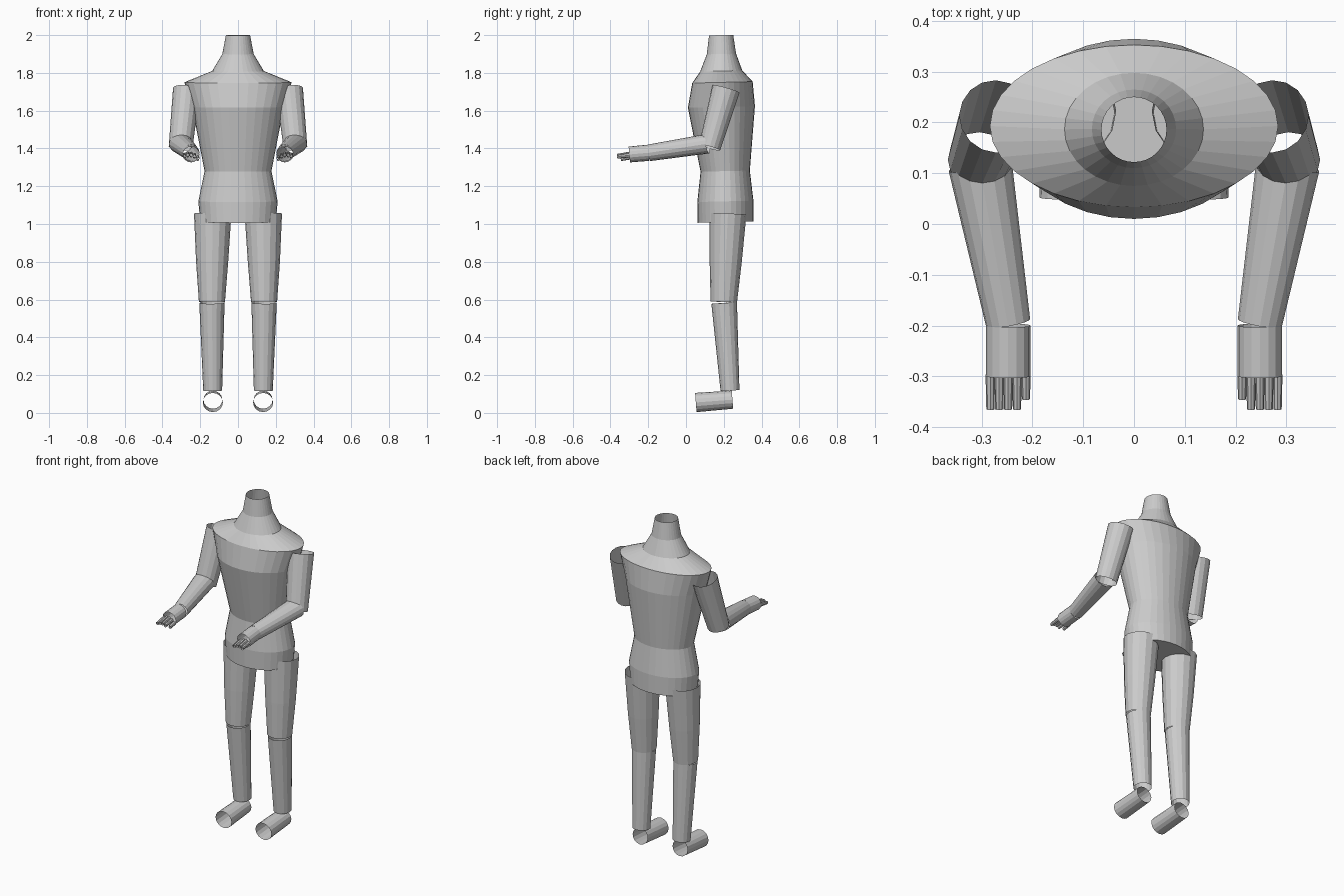
import bpy, bmesh, math
from mathutils import Vector

cube = bpy.data.objects.get("Cube")
if cube:
    bpy.data.objects.remove(cube, do_unlink=True)

# One plain grey for the whole body
grey = bpy.data.materials.new("plain_grey")
grey.use_nodes = True
colour = (0.6, 0.6, 0.6, 1)
grey.diffuse_color = colour
grey.node_tree.nodes["Principled BSDF"].inputs["Base Color"].default_value = colour


def tube(name, rings, sides, cap_start=False):
    """Loft an open tube through rings of (x, y, z, side radius, other radius),
    each ring square to the line from the first centre to the last."""
    bm = bmesh.new()
    axis = (Vector(rings[-1][:3]) - Vector(rings[0][:3])).normalized()
    across = Vector((1, 0, 0))
    across = (across - axis * across.dot(axis)).normalized()
    other = axis.cross(across)
    loops = []
    for *centre, ra, rb in rings:
        loop = []
        for i in range(sides):
            a = math.tau * i / sides
            offset = across * ra * math.cos(a) + other * rb * math.sin(a)
            loop.append(bm.verts.new(Vector(centre) + offset))
        loops.append(loop)
    for low, high in zip(loops, loops[1:]):
        for i in range(sides):
            j = (i + 1) % sides
            bm.faces.new((low[i], low[j], high[j], high[i]))
    if cap_start:
        bm.faces.new(loops[0][::-1])
    mesh = bpy.data.meshes.new(name)
    bm.to_mesh(mesh)
    bm.free()
    mesh.materials.append(grey)
    obj = bpy.data.objects.new(name, mesh)
    bpy.context.scene.collection.objects.link(obj)
    return obj


# Torso and neck: height, half width, front y, back y
torso = [
    (1.01, 0.20, 0.062, 0.357),
    (1.12, 0.21, 0.060, 0.357),
    (1.28, 0.177, 0.077, 0.338),
    (1.62, 0.243, 0.010, 0.365),
    (1.75, 0.284, 0.033, 0.353),
    (1.81, 0.137, 0.075, 0.298),
    (1.90, 0.083, 0.110, 0.265),
    (2.00, 0.064, 0.122, 0.250),
]
tube("torso", [(0, (f + b) / 2, z, w, (b - f) / 2) for z, w, f, b in torso],
     32, cap_start=True)

# Limbs: (x, y, z, side radius, other radius) for the left side
limbs = {
    "thigh": [(0.134, 0.222, 1.055, 0.099, 0.098),
              (0.137, 0.210, 0.80, 0.085, 0.085),
              (0.138, 0.200, 0.587, 0.069, 0.070)],
    "shin": [(0.138, 0.202, 0.582, 0.067, 0.068),
             (0.134, 0.233, 0.118, 0.050, 0.050)],
    "foot": [(0.133, 0.246, 0.070, 0.050, 0.048),
             (0.133, 0.052, 0.055, 0.053, 0.051)],
    "upper_arm": [(0.272, 0.212, 1.715, 0.072, 0.074),
                  (0.304, 0.125, 1.405, 0.063, 0.058)],
    "forearm": [(0.303, 0.115, 1.425, 0.063, 0.052),
                (0.248, -0.195, 1.377, 0.044, 0.044)],
    "palm": [(0.248, -0.200, 1.377, 0.044, 0.043),
             (0.248, -0.300, 1.368, 0.044, 0.042)],
}

for side, label in ((1, "left"), (-1, "right")):
    for part, rings in limbs.items():
        tube(f"{label}_{part}", [(side * x, *rest) for x, *rest in rings], 16)

    # Four fingers in a shallow arc, with a shorter thumb on the inner side
    for i in range(5):
        x = side * (0.213 + i * 0.0175)
        z = 1.372 - 0.006 * (i - 2.5) ** 2 / 2
        tip = -0.345 if i == 0 else -0.365
        name = "thumb" if i == 0 else f"finger_{i}"
        tube(f"{label}_{name}", [(x, -0.297, z, 0.0095, 0.012),
                                 (x, tip, z - 0.01, 0.008, 0.010)], 8)
